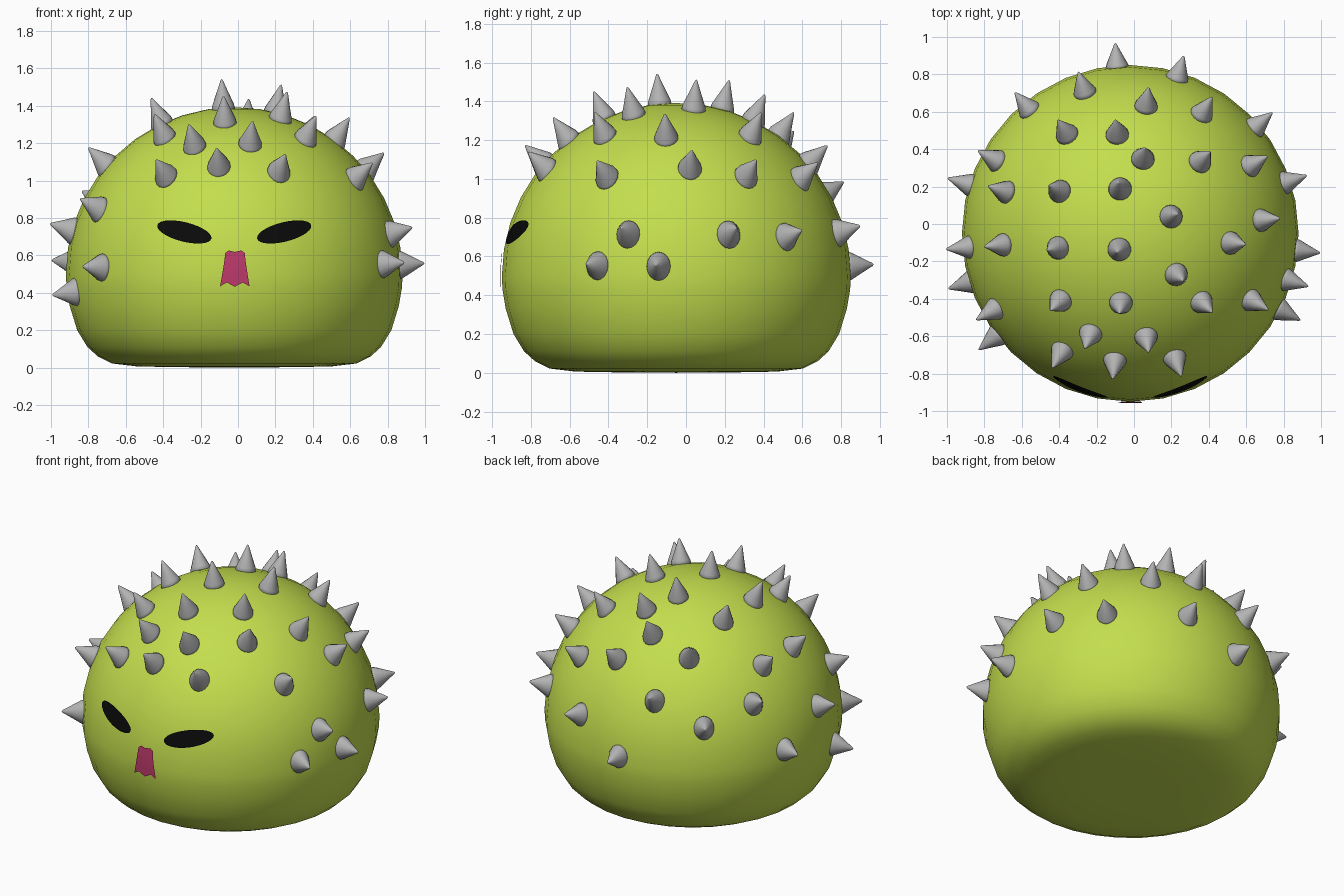
import bpy, bmesh, math
from mathutils import Vector

if "Cube" in bpy.data.objects:
    bpy.data.objects.remove(bpy.data.objects["Cube"])

C = Vector((-0.02, -0.05, 0.5))   # centre of the dome
R = 0.9


def material(name, rgb):
    m = bpy.data.materials.new(name)
    m.diffuse_color = (*rgb, 1)
    m.use_nodes = True
    m.node_tree.nodes["Principled BSDF"].inputs["Base Color"].default_value = m.diffuse_color
    return m


green = material("lime green", (0.55, 0.73, 0.075))
grey = material("grey", (0.45, 0.45, 0.45))
black = material("black", (0.003, 0.003, 0.003))
pink = material("pink", (0.50, 0.042, 0.145))


def finish(bm, name, mat, fix=True):
    if fix:
        bmesh.ops.recalc_face_normals(bm, faces=bm.faces)
    me = bpy.data.meshes.new(name)
    bm.to_mesh(me)
    bm.free()
    me.materials.append(mat)
    for p in me.polygons:
        p.use_smooth = True
    ob = bpy.data.objects.new(name, me)
    bpy.context.collection.objects.link(ob)
    return ob


def lathe(bm, profile, sides, place):
    """Revolve (radius, height) points; first and last lie on the axis."""
    rings = []
    for r, h in profile:
        if r == 0:
            rings.append([bm.verts.new(place(Vector((0, 0, h))))] * sides)
        else:
            rings.append([bm.verts.new(place(Vector((
                r * math.cos(math.tau * i / sides),
                r * math.sin(math.tau * i / sides), h)))) for i in range(sides)])
    for a, b in zip(rings, rings[1:]):
        for i in range(sides):
            j = (i + 1) % sides
            bm.faces.new(list(dict.fromkeys((a[i], a[j], b[j], b[i]))))


# Body: flat-bottomed dome
profile = [(0, 0.0), (0.3, 0.002), (0.52, 0.006), (0.655, 0.022), (0.73, 0.06),
           (0.785, 0.11), (0.84, 0.2), (0.88, 0.33), (0.897, 0.43)]
for i in range(10):
    a = math.radians(9 * i)
    profile.append((R * math.cos(a), 0.5 + 0.892 * math.sin(a)))
profile.append((0, 1.392))
bm = bmesh.new()
lathe(bm, profile, 32, lambda v: Vector((v.x + C.x, v.y + C.y, v.z)))
finish(bm, "body", green)

# Spikes: tips seen from above; the height follows from the dome
upper = [(-.083, .225), (-.088, -.15), (.233, .054), (.058, .41), (.265, -.305),
         (-.078, -.48), (-.467, -.14), (-.456, .21), (-.10, .56), (-.41, .56),
         (.078, .735), (.41, .39), (.60, -.11), (.42, -.475), (-.45, -.465),
         (-.265, -.67), (.078, -.69), (-.115, -.835), (-.44, -.775), (.255, -.82),
         (.42, .685), (-.30, .82)]
# Spikes low on the sides, with tip heights
lower = [(-.79, -.12, 1.15), (-.785, .205, 1.14), (-.83, .39, .93), (-.65, .72, .82),
         (-.84, -.51, .89), (-.84, -.68, .54), (-.998, .246, .572),
         (-.998, -.134, .76), (-.998, -.348, .39), (-.10, .965, .557),
         (.265, .894, .75), (.745, .60, .73), (.71, .36, 1.08), (.78, .03, 1.13),
         (.918, .257, .74), (.998, -.155, .556), (.92, -.33, .74),
         (.90, -.52, .56), (.72, -.46, 1.08)]
tips = [Vector((x, y, 0.5 + math.sqrt(1.03 ** 2 - (x - C.x) ** 2 - (y - C.y) ** 2)))
        for x, y in upper] + [Vector(t) for t in lower]
spike = [(0, -0.02), (0.05, -0.016), (0.063, 0.0), (0.059, 0.018),
         (0.034, 0.07), (0.006, 0.13), (0, 0.135)]
bm = bmesh.new()
for tip in tips:
    d = (tip - C).normalized()
    rot = d.to_track_quat('Z', 'Y')

    def place(v, d=d, rot=rot):
        w = rot @ v
        w.z *= 1.2                      # spikes are stretched upright
        return C + d * 0.888 + w
    lathe(bm, spike, 16, place)
finish(bm, "spikes", grey)


def on_front(x, z, lift=0.006):
    """Point on the front of the body at the given x and z."""
    h = max(0.0, z - C.z)
    r = math.sqrt(R * R - h * h) + lift
    return Vector((x, C.y - math.sqrt(r * r - (x - C.x) ** 2), z))


# Eyes: slanted ovals laid on the surface
for side, name in ((-1, "left_eye"), (1, "right_eye")):
    bm = bmesh.new()
    tilt, n, rings = math.radians(14), 28, []
    for k in range(5):
        s, ring = k / 4, []
        for i in range(n):
            a = math.tau * i / n
            u, w = 0.149 * s * math.cos(a), 0.052 * s * math.sin(a)
            x = C.x + side * (0.267 + u * math.cos(tilt) - w * math.sin(tilt))
            z = 0.725 + u * math.sin(tilt) + w * math.cos(tilt)
            if k or not i:
                ring.append(bm.verts.new(on_front(x, z)))
        rings.append(ring if k else ring * n)
    for a, b in zip(rings, rings[1:]):
        for i in range(n):
            j = (i + 1) % n
            f = bm.faces.new(list(dict.fromkeys((a[i], b[i], b[j], a[j]))))
            f.normal_update()
            if f.normal.y > 0:
                f.normal_flip()
    finish(bm, name, black, False)

# Mouth: flared strip with notched ends
bm = bmesh.new()
top = [(-.068, .612), (-.05, .626), (-.017, .618), (.018, .626), (.036, .612)]
low = [(-.096, .434), (-.06, .455), (-.017, .432), (.026, .455), (.062, .434)]
rows = []
for k in range(5):
    t = k / 4
    rows.append([bm.verts.new(on_front(a + (c - a) * t ** 1.2, b + (d - b) * t, 0.008))
                 for (a, b), (c, d) in zip(top, low)])
for a, b in zip(rows, rows[1:]):
    for i in range(4):
        bm.faces.new((a[i], b[i], b[i + 1], a[i + 1]))
finish(bm, "mouth", pink, False)
